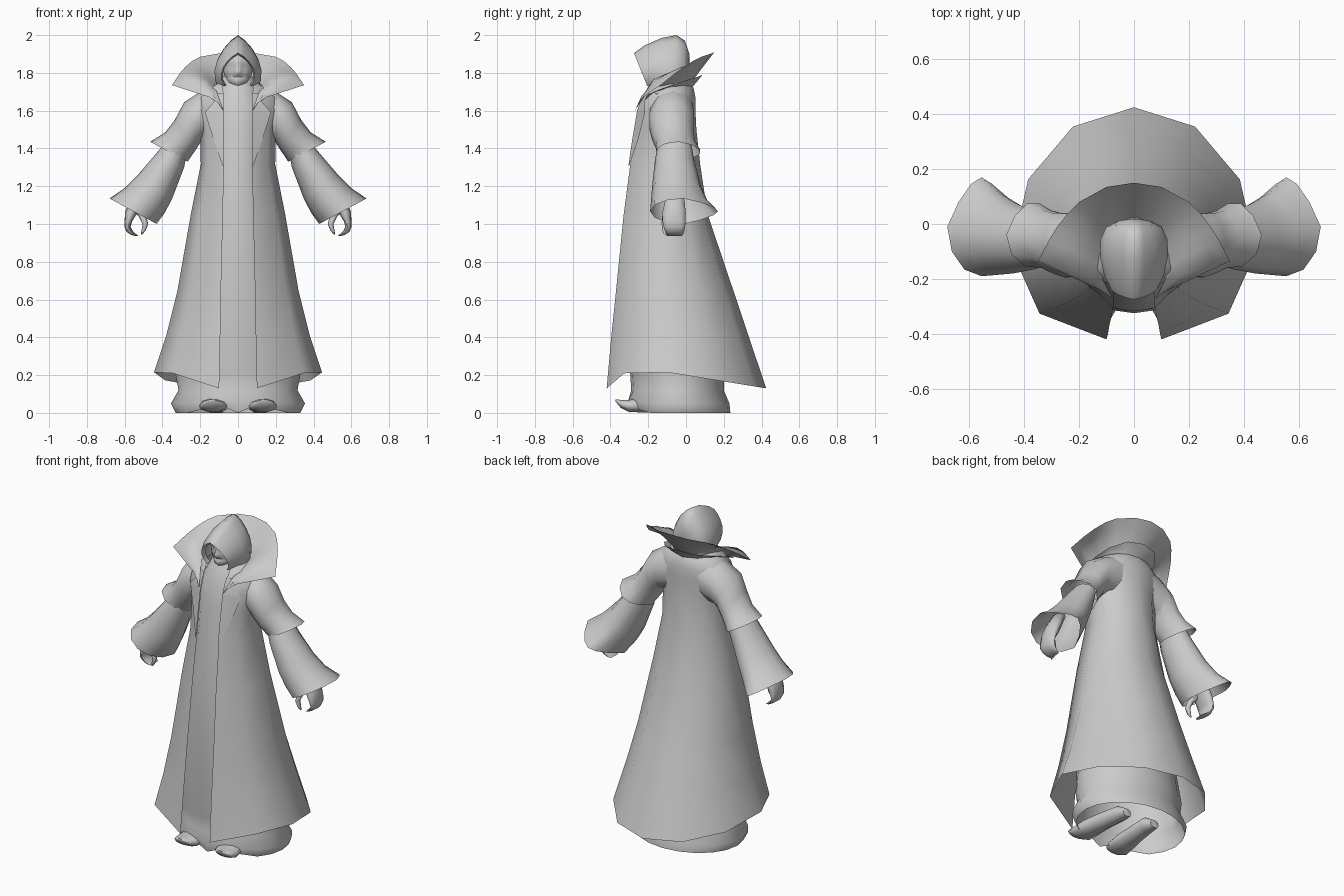
import bpy, bmesh, math
from mathutils import Vector

cloth = bpy.data.materials.new("plain_grey")
cloth.diffuse_color = (0.6, 0.6, 0.6, 1)


def finish(ob, mirror, angle=65):
    ob.data.materials.append(cloth)
    if mirror:
        m = ob.modifiers.new("mirror", 'MIRROR')
        m.merge_threshold = 0.002
    bpy.ops.object.select_all(action='DESELECT')
    ob.select_set(True)
    bpy.context.view_layer.objects.active = ob
    bpy.ops.object.shade_smooth_by_angle(angle=math.radians(angle))
    return ob


def loft(name, rows, wrap=False, caps=False, mirror=True):
    """Skin a list of equally long point rows."""
    bm = bmesh.new()
    vs = [[bm.verts.new(p) for p in r] for r in rows]
    n = len(rows[0])
    for a, b in zip(vs, vs[1:]):
        for i in range(n if wrap else n - 1):
            j = (i + 1) % n
            bm.faces.new((a[i], a[j], b[j], b[i]))
    if caps:
        bm.faces.new(vs[0])
        bm.faces.new(vs[-1])
    bmesh.ops.remove_doubles(bm, verts=bm.verts, dist=0.0005)
    bmesh.ops.recalc_face_normals(bm, faces=bm.faces)
    me = bpy.data.meshes.new(name)
    bm.to_mesh(me)
    bm.free()
    ob = bpy.data.objects.new(name, me)
    bpy.context.collection.objects.link(ob)
    return finish(ob, mirror)


def lerp_table(table, z):
    """Interpolate table rows whose first entry is the height."""
    for a, b in zip(table, table[1:]):
        if a[0] <= z <= b[0]:
            t = (z - a[0]) / (b[0] - a[0])
            return [p + (q - p) * t for p, q in zip(a, b)]
    return table[-1]


def circle(n):
    return [(math.cos(2 * math.pi * i / n), math.sin(2 * math.pi * i / n)) for i in range(n)]


# Long coat, open at the front: height, edge x, edge y, half width, widest y, back y
COAT = [(.215, .10, -.42, .445, -.10, .425), (.41, .094, -.395, .38, -.10, .33),
        (.65, .09, -.37, .32, -.10, .25), (1.05, .08, -.33, .25, -.10, .115),
        (1.315, .075, -.295, .197, -.10, .075), (1.5, .075, -.268, .20, -.10, .055),
        (1.6, .075, -.25, .235, -.085, .05), (1.67, .075, -.225, .225, -.08, .05),
        (1.72, .08, -.20, .17, -.08, .04), (1.75, .08, -.17, .10, -.08, .02)]
rows = []
for k, (z, xf, yf, w, yc, yb) in enumerate(COAT):
    row = [(xf + (w - xf) * math.sin(a), yc + (yf - yc) * math.cos(a)) for a in (0, math.pi / 4)]
    row += [(w * math.cos(a), yc + (yb - yc) * math.sin(a)) for a in (0, math.pi / 6, math.pi / 3)]
    row.append((0, yb))
    pts = []
    for x, y in row:
        # pointed front tips and trailing back hem
        drop = 0 if k else .085 * max(0, (-.32 - y) / .10, (y + .1) / .525)
        pts.append((x, y, z - drop))
    rows.append(pts)
loft("coat", rows)

# Notched lapels lying on the coat fronts: height, outer x
rows = []
for z, xo in [(1.31, .082), (1.45, .13), (1.59, .175), (1.6, .168), (1.65, .125), (1.655, .13), (1.69, .18)]:
    _, xf, yf, w, yc, yb = lerp_table(COAT, z)
    row = []
    for i in range(5):
        x = xf + (xo - xf) * i / 4
        u = min(.97, (x - xf) / (w - xf))
        f = 1 - .414 * u if u < .707 else .707 * (1 - u) / .293
        row.append((x, yc + (yf - yc) * f - .009, z))
    rows.append(row)
loft("lapels", rows)

# Under robe: height, half width, front y, back y
ROBE = [(0, .33, -.30, .235), (.05, .355, -.31, .23), (.12, .315, -.29, .20), (.2, .33, -.295, .2),
        (.6, .27, -.325, .16), (1.0, .20, -.318, .06), (1.3, .155, -.287, .03), (1.5, .15, -.262, 0),
        (1.62, .15, -.24, 0), (1.72, .10, -.20, -.01), (1.78, .08, -.16, -.02)]
rows = []
for k, (z, w, yf, yb) in enumerate(ROBE):
    row = []
    for c, s in circle(20):
        x, y = w * c, (yf + yb) / 2 + (yb - yf) / 2 * s
        lift = 0
        if k < 2 and s < 0:  # hem arches over the shoes
            lift = (.055, .035)[k] * math.exp(-((abs(x) - .13) / .06) ** 2)
        row.append((x, y, z + lift))
    rows.append(row)
loft("robe", rows, wrap=True, mirror=False)


def sleeve(name, rings, n, point=0):
    """Rings: outer x, z, inner x, z, front y, back y; point narrows the back of the cuff."""
    rows = []
    for k, (ox, oz, ix, iz, y0, y1) in enumerate(rings):
        row = []
        for c, s in circle(n):
            f = c * (1 - point * max(0, s) * k / (len(rings) - 1))
            row.append(((ox + ix) / 2 + (ox - ix) / 2 * f, (y0 + y1) / 2 + (y1 - y0) / 2 * s,
                        (oz + iz) / 2 + (oz - iz) / 2 * f))
        rows.append(row)
    return loft(name, rows, wrap=True)


# Short over-sleeves with rounded shoulders, then wide flared sleeves
sleeve("shoulder_sleeves", [(.10, 1.74, .12, 1.46, -.16, .04), (.20, 1.70, .185, 1.45, -.195, .045),
                            (.285, 1.645, .20, 1.43, -.2, .045), (.335, 1.55, .225, 1.39, -.185, .045),
                            (.385, 1.485, .25, 1.355, -.165, .055), (.465, 1.435, .265, 1.33, -.16, .08)], 10, .25)
sleeve("flared_sleeves", [(.37, 1.45, .27, 1.38, -.15, .03), (.44, 1.365, .285, 1.30, -.165, .045),
                          (.53, 1.26, .35, 1.13, -.18, .08), (.60, 1.19, .39, 1.055, -.185, .115),
                          (.68, 1.135, .43, 1.0, -.19, .17)], 12, .45)


def tube(name, path, n=8):
    """Path: x, y, z, radius x, radius y; rings stay level."""
    rows = [[(x + rx * c, y + ry * s, z) for c, s in circle(n)] for x, y, z, rx, ry in path]
    return loft(name, rows, wrap=True, caps=True)


# Hands with curled fingers and thumbs
tube("hands", [(.50, -.06, 1.2, .035, .04), (.54, -.06, 1.12, .04, .055), (.565, -.063, 1.06, .034, .065),
               (.58, -.063, 1.015, .02, .064), (.585, -.062, .985, .016, .06),
               (.572, -.06, .958, .018, .052), (.55, -.06, .942, .016, .046), (.535, -.06, .936, .006, .04)], 10)
tube("thumbs", [(.54, -.09, 1.08, .025, .022), (.505, -.11, 1.04, .02, .02), (.49, -.115, 1.0, .015, .016),
                (.50, -.115, .965, .011, .012), (.51, -.112, .945, .004, .005)], 6)

# Shoes with upturned toes: y, centre x, low z, high z, half width
rows = []
for y, x, z0, z1, w in [(.06, .10, 0, .05, .03), (0, .10, 0, .09, .05), (-.12, .115, 0, .095, .055),
                        (-.22, .125, 0, .09, .068), (-.30, .133, .003, .07, .075),
                        (-.345, .14, .025, .07, .055), (-.372, .14, .058, .072, .02)]:
    rows.append([(x + w * c, y, (z0 + z1) / 2 + (z1 - z0) / 2 * s) for c, s in circle(10)])
loft("shoes", rows, wrap=True, caps=True)


def collar(name, base, rim, bulge):
    """Flaring collar from neck line to rim, columns run back to front."""
    rows = []
    for k in range(5):
        t = k / 4
        row = []
        for b, r, h in zip(base, rim, bulge):
            p = Vector(b).lerp(Vector(r), t)
            p.z += 4 * h * t * (1 - t)
            row.append(p)
        rows.append(row)
    return loft(name, rows)


# Tall flared collar and the smaller coat collar beneath it
collar("tall_collar",
       [(0, .02, 1.74), (.06, .005, 1.74), (.095, -.04, 1.735), (.105, -.07, 1.73), (.115, -.11, 1.725),
        (.118, -.15, 1.715), (.112, -.205, 1.70), (.078, -.27, 1.6)],
       [(0, .15, 1.91), (.10, .135, 1.903), (.20, .08, 1.885), (.24, .04, 1.865), (.28, -.01, 1.83),
        (.31, -.06, 1.795), (.35, -.135, 1.735), (.13, -.235, 1.68)],
       [0, 0, .01, .015, .03, .04, .05, 0])
collar("coat_collar",
       [(0, .03, 1.72), (.08, .0, 1.72), (.12, -.06, 1.70), (.135, -.13, 1.68), (.125, -.215, 1.66)],
       [(0, .088, 1.79), (.10, .065, 1.78), (.165, -.02, 1.755), (.195, -.11, 1.72), (.20, -.185, 1.69)],
       [0, 0, .01, .015, .01])

# Pointed hood: top y, top z, half width, bottom y, bottom z
ARCH = [(0, 0), (.09, .3), (.24, .63), (.42, .88), (.62, 1), (.82, .98), (1, .78)]
rows = []
for yt, zt, w, yb, zb in [(-.235, 1.895, .08, -.18, 1.735), (-.275, 1.905, .088, -.205, 1.73),
                          (-.22, 1.945, .108, -.17, 1.73), (-.13, 1.985, .124, -.11, 1.71),
                          (-.05, 2.0, .122, -.06, 1.70), (-.005, 1.97, .10, -.01, 1.71),
                          (.018, 1.90, .06, .005, 1.75), (.02, 1.86, .0, .01, 1.80)]:
    rows.append([(w * u, yt + (yb - yt) * t, zt + (zb - zt) * t) for t, u in ARCH])
loft("hood", rows)

# Face inside the hood: height, half width, front y of the middle column
rows = []
for z, w, y in [(1.725, .035, -.185), (1.745, .055, -.205), (1.77, .065, -.21), (1.778, .068, -.203),
                (1.79, .072, -.213), (1.80, .075, -.235), (1.815, .078, -.228), (1.835, .08, -.212),
                (1.85, .08, -.217), (1.88, .075, -.205), (1.91, .05, -.17)]:
    side = max(y, -.21)
    dip = .012 if 1.82 < z < 1.84 else 0  # eye sockets
    rows.append([(0, y, z), (w * .2, side + .006, z), (w * .5, side + .015 + dip, z),
                 (w * .85, side + .04, z), (w, side + .09, z)])
loft("face", rows)
